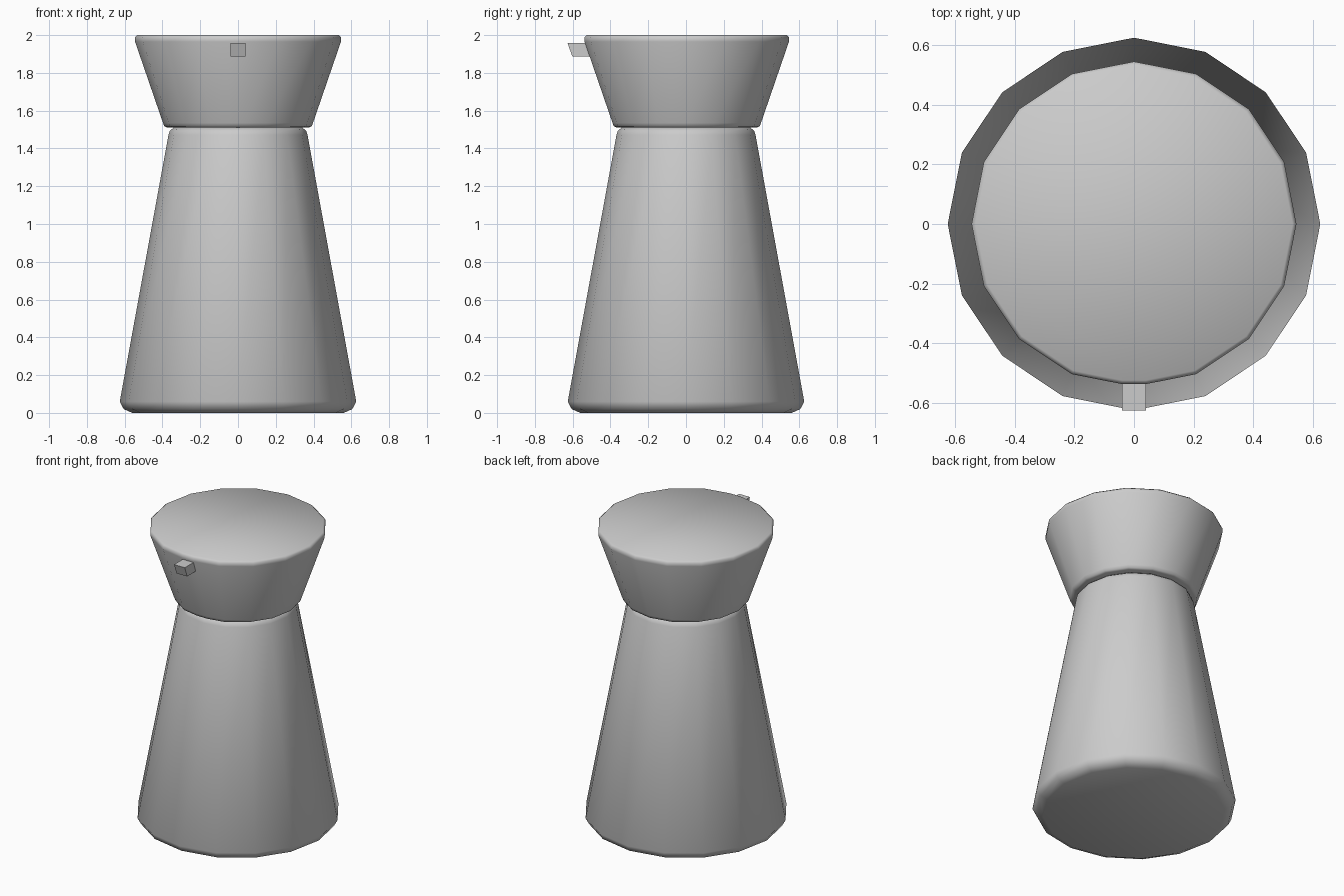
import bpy, bmesh
from math import cos, sin, tau

if "Cube" in bpy.data.objects:
    bpy.data.objects.remove(bpy.data.objects["Cube"])

SIDES = 16


def ring(r, slit=0.0):
    # 16-sided ring; the front corner is optionally split into a narrow flat
    pts = []
    for i in range(SIDES):
        a = tau * i / SIDES
        x, y = r * cos(a), r * sin(a)
        if slit and i == 12:
            yf = y + slit * 0.2
            pts += [(-slit, yf), (slit, yf)]
        else:
            pts.append((x, y))
    return pts


def make(name, rings, smooth=True):
    # skin stacked rings of points and cap both ends
    bm = bmesh.new()
    loops = [[bm.verts.new(p) for p in r] for r in rings]
    n = len(loops[0])
    for lo, hi in zip(loops, loops[1:]):
        for i in range(n):
            j = (i + 1) % n
            bm.faces.new((lo[i], lo[j], hi[j], hi[i]))
    bm.faces.new(loops[0][::-1])
    bm.faces.new(loops[-1])
    bmesh.ops.recalc_face_normals(bm, faces=bm.faces)
    for f in bm.faces:
        f.smooth = smooth
    me = bpy.data.meshes.new(name)
    bm.to_mesh(me)
    bm.free()
    ob = bpy.data.objects.new(name, me)
    bpy.context.collection.objects.link(ob)
    return ob


def turned(name, profile, slit=0.0):
    return make(name, [[(x, y, z) for x, y in ring(r, slit)] for r, z in profile])


# tapered body with rounded rims
turned("body", [(0.56, 0.0), (0.605, 0.02), (0.626, 0.06),
                (0.368, 1.472), (0.36, 1.495), (0.34, 1.51)])

# flared head
turned("head", [(0.375, 1.511), (0.39, 1.517), (0.397, 1.535),
                (0.545, 1.965), (0.546, 1.988), (0.533, 2.0)], slit=0.04)

# small front peg, sheared along the slope of the head
W = 0.04
make("front_peg", [[(-W, yf, z), (W, yf, z), (W, yb, z), (-W, yb, z)]
                   for yf, yb, z in ((-0.602, -0.505, 1.888), (-0.627, -0.53, 1.957))],
     smooth=False)
